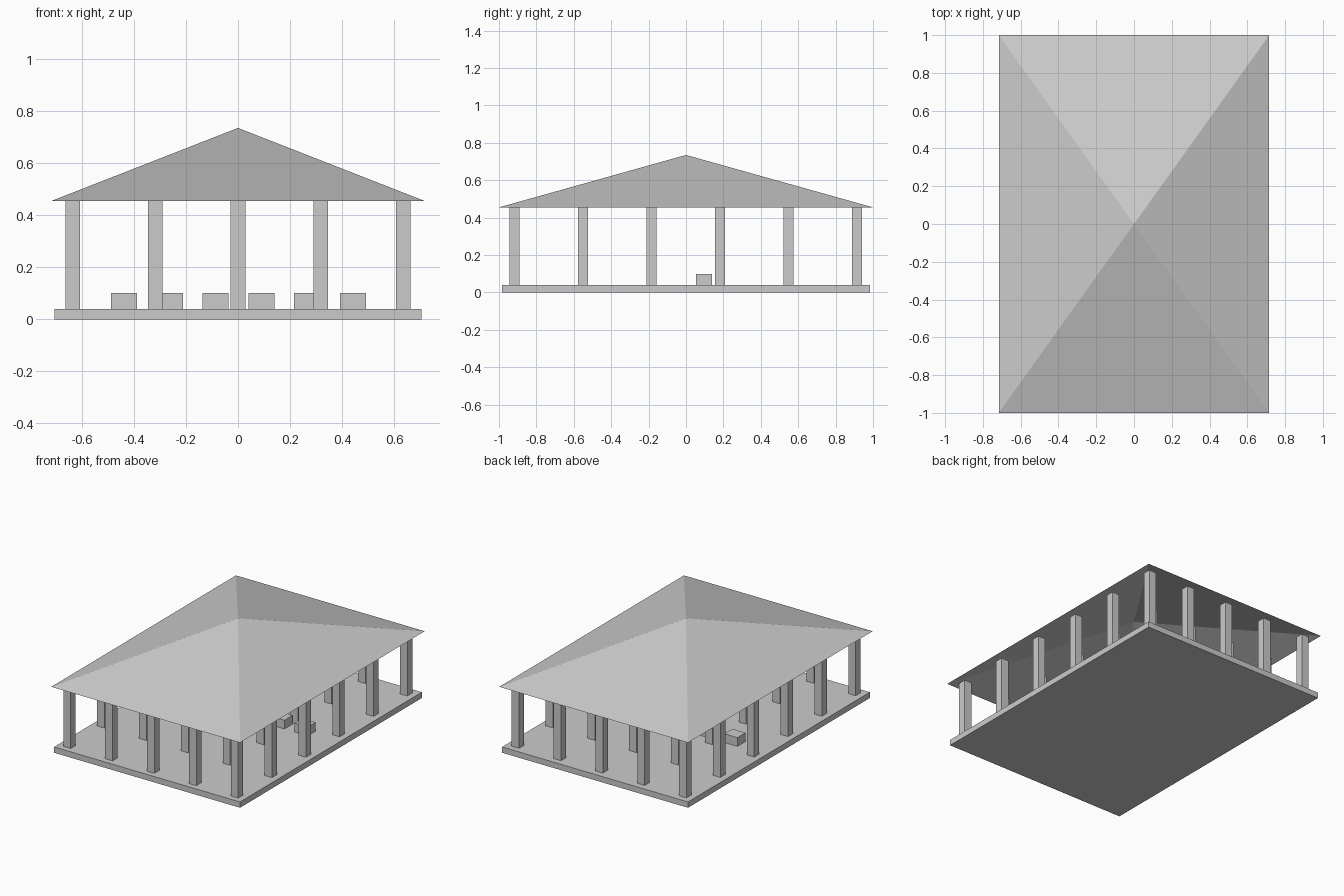
import bpy, bmesh
from mathutils import Matrix, Vector

if "Cube" in bpy.data.objects:
    bpy.data.objects.remove(bpy.data.objects["Cube"])

stone = bpy.data.materials.new("light_grey")
stone.diffuse_color = (0.6, 0.6, 0.6, 1)
stone.use_nodes = True
stone.node_tree.nodes["Principled BSDF"].inputs["Base Color"].default_value = stone.diffuse_color


def add_object(name, bm):
    mesh = bpy.data.meshes.new(name)
    bm.to_mesh(mesh)
    bm.free()
    mesh.materials.append(stone)
    obj = bpy.data.objects.new(name, mesh)
    bpy.context.collection.objects.link(obj)
    return obj


def box(name, x, y, z0, sx, sy, z1):
    bm = bmesh.new()
    size = Matrix.Diagonal((sx, sy, z1 - z0, 1))
    bmesh.ops.create_cube(bm, size=1, matrix=Matrix.Translation((x, y, (z0 + z1) / 2)) @ size)
    return add_object(name, bm)


FLOOR, EAVES, APEX = 0.04, 0.455, 0.735

# Floor slab
box("floor_slab", 0, 0, 0, 1.41, 1.97, FLOOR)

# Grid of square columns
for i in range(5):
    for j in range(6):
        box(f"column_{i}_{j}", -0.635 + 0.3175 * i, -0.918 + 0.3665 * j, FLOOR, 0.056, 0.054, EAVES)

# Row of low seats
for i in range(6):
    box(f"seat_{i}", -0.438 + 0.176 * i, 0.096, FLOOR, 0.1, 0.087, 0.1)

# Hipped roof, open underneath
bm = bmesh.new()
corners = [bm.verts.new((x, y, EAVES)) for x, y in
           ((-0.716, -1), (0.716, -1), (0.716, 1), (-0.716, 1))]
tip = bm.verts.new(Vector((0, 0, APEX)))
for k in range(4):
    bm.faces.new((corners[k], corners[(k + 1) % 4], tip))
add_object("roof", bm)
